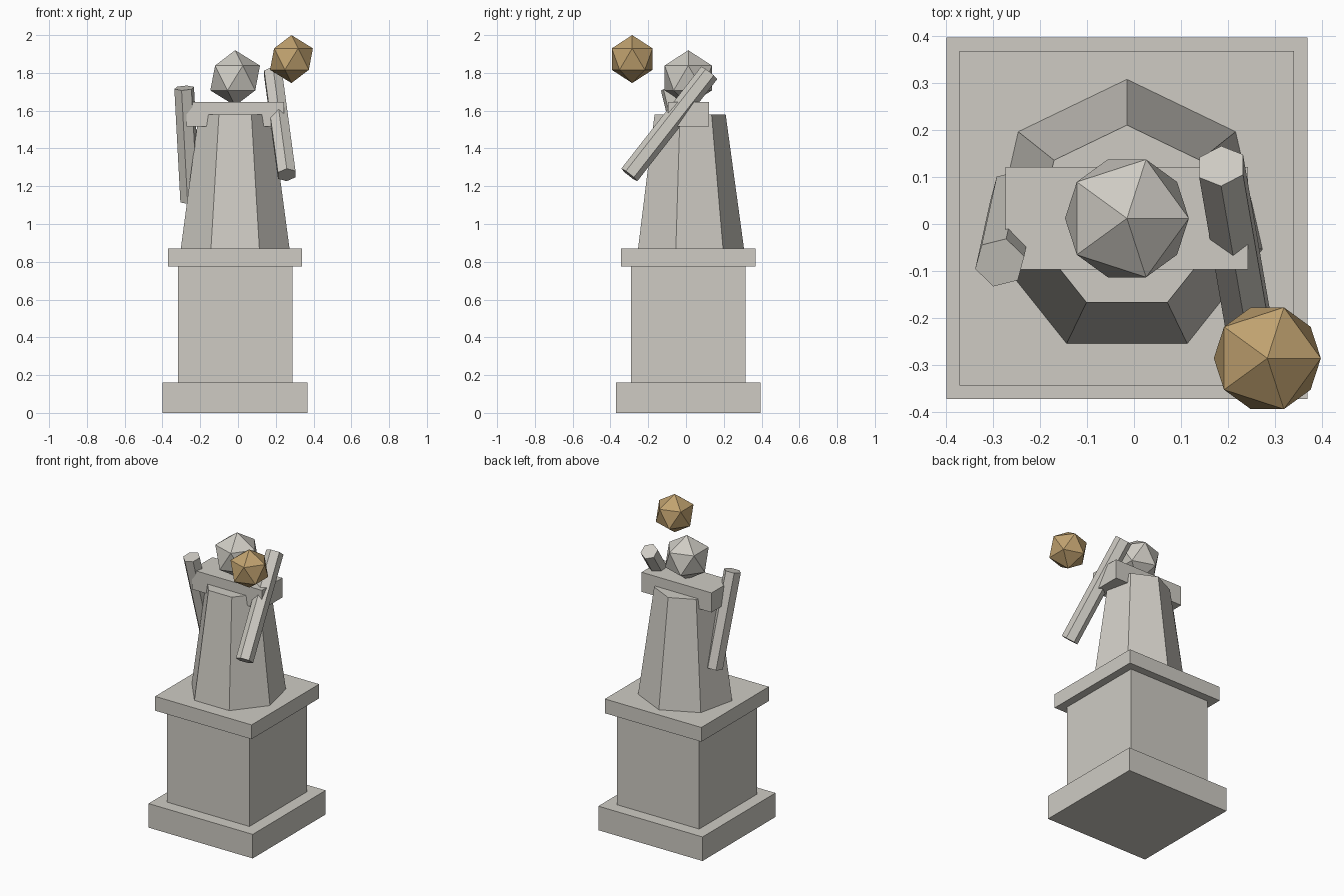
import bpy
import math
from mathutils import Vector, Quaternion

cube = bpy.data.objects.get("Cube")
if cube:
    bpy.data.objects.remove(cube, do_unlink=True)

CX, CY = -0.015, 0.012  # shared axis of plinth and figure


def material(name, rgb):
    mat = bpy.data.materials.new(name)
    mat.use_nodes = True
    mat.diffuse_color = (*rgb, 1)
    mat.node_tree.nodes["Principled BSDF"].inputs["Base Color"].default_value = (*rgb, 1)
    return mat


stone = material("pale stone", (0.62, 0.60, 0.55))
gold = material("old gold", (0.53, 0.36, 0.16))


def finish(name, mat):
    obj = bpy.context.object
    obj.name = obj.data.name = name
    obj.data.materials.append(mat)
    return obj


def block(name, width, depth, z0, z1):
    bpy.ops.mesh.primitive_cube_add(size=1, location=(CX, CY, (z0 + z1) / 2))
    bpy.context.object.scale = (width, depth, z1 - z0)
    return finish(name, stone)


def ball(name, centre, radius, mat):
    bpy.ops.mesh.primitive_ico_sphere_add(subdivisions=1, radius=radius, location=centre)
    return finish(name, mat)


def limb(name, bottom, top, radius, spin):
    """Six-sided bar between two points, turned about its own axis."""
    a, b = Vector(bottom), Vector(top)
    up = Vector((0, 0, 1))
    bpy.ops.mesh.primitive_cylinder_add(vertices=6, radius=radius,
                                        depth=(b - a).length, location=(a + b) / 2)
    obj = bpy.context.object
    obj.rotation_mode = 'QUATERNION'
    turn = Quaternion(up, math.radians(spin - 90))
    obj.rotation_quaternion = up.rotation_difference(b - a) @ turn
    return finish(name, stone)


# Plinth
block("plinth_base", 0.767, 0.767, 0, 0.16)
block("plinth_shaft", 0.605, 0.605, 0.16, 0.775)
block("plinth_cap", 0.71, 0.71, 0.775, 0.87)

# Tapered seven-sided robe, one corner to the back
bpy.ops.mesh.primitive_cone_add(vertices=7, radius1=0.295, radius2=0.198,
                                depth=0.71, location=(CX, CY, 1.225))
finish("robe", stone)

# Shoulders and head
block("shoulders", 0.515, 0.217, 1.515, 1.645)
ball("head", (CX, CY, 1.773), 0.147, stone)

# Arms
limb("right_arm", (-0.253, 0.063, 1.12), (-0.285, -0.082, 1.72), 0.054, 15)
limb("left_arm", (0.258, -0.30, 1.26), (0.185, 0.123, 1.80), 0.054, 32)

# Floating orb
ball("orb", (0.283, -0.285, 1.873), 0.127, gold)
